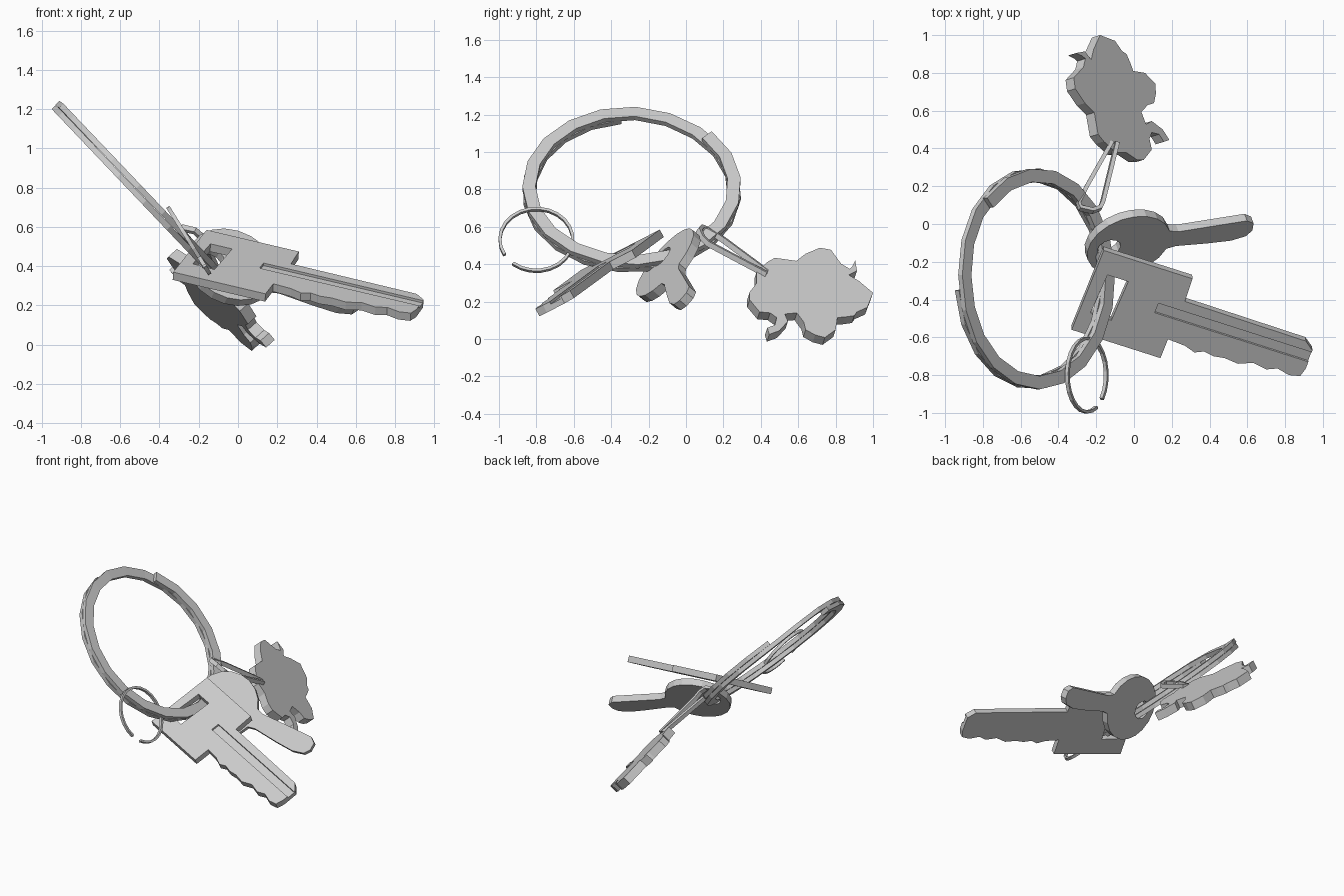
import bpy, bmesh
from math import sin, cos, radians
from mathutils import Vector as V

if "Cube" in bpy.data.objects:
    bpy.data.objects.remove(bpy.data.objects["Cube"])


def finish(name, bm):
    bmesh.ops.recalc_face_normals(bm, faces=bm.faces)
    me = bpy.data.meshes.new(name)
    bm.to_mesh(me)
    bm.free()
    ob = bpy.data.objects.new(name, me)
    bpy.context.collection.objects.link(ob)
    return ob


def prism(name, pts, n, t, lift=0.0):
    """Flat plate: outline pts (3D) pushed back by t along -n."""
    bm = bmesh.new()
    top = [bm.verts.new(p + n * lift) for p in pts]
    bot = [bm.verts.new(p + n * (lift - t)) for p in pts]
    bm.faces.new(top)
    bm.faces.new(bot[::-1])
    for i in range(len(pts)):
        j = (i + 1) % len(pts)
        bm.faces.new((top[i], bot[i], bot[j], top[j]))
    return finish(name, bm)


def cut(ob, cutter):
    m = ob.modifiers.new("cut", 'BOOLEAN')
    m.operation = 'DIFFERENCE'
    m.solver = 'EXACT'
    m.object = cutter
    cutter.hide_render = True
    bpy.context.view_layer.objects.active = ob
    bpy.ops.object.modifier_apply(modifier=m.name)
    bpy.data.objects.remove(cutter, do_unlink=True)


def sweep(name, rows, closed=False):
    """Skin a list of four-sided cross-sections."""
    bm = bmesh.new()
    rs = [[bm.verts.new(p) for p in r] for r in rows]
    last = len(rs) if closed else len(rs) - 1
    for i in range(last):
        a, b = rs[i], rs[(i + 1) % len(rs)]
        for k in range(4):
            bm.faces.new((a[k], a[(k + 1) % 4], b[(k + 1) % 4], b[k]))
    if not closed:
        bm.faces.new(rs[0])
        bm.faces.new(rs[-1])
    return finish(name, bm)


def section(c, r, n, w, h):
    return [c + r * a * w / 2 + n * b * h / 2 for a, b in ((1, 1), (-1, 1), (-1, -1), (1, -1))]


def coil(name, c, up, radius, a0, a1, steps, w, h, offset):
    y, up = V((0, 1, 0)), V(up).normalized()
    n = y.cross(up)
    rows = []
    for i in range(steps + 1):
        a = a0 + (a1 - a0) * i / steps
        r = y * cos(radians(a)) + up * sin(radians(a))
        rows.append(section(V(c) + r * radius + n * offset(a), r, n, w, h))
    return sweep(name, rows)


# Split ring: two turns, crossing from the upper to the lower layer
def layer(a):
    f = min(1, max(0, (-264 - a) / 53))
    return 0.016 * (1 - 2 * f)


coil("split_ring", (-0.525, -0.29, 0.80), (-0.69, 0, 0.725), 0.55,
     43, -624, 36, 0.07, 0.03, layer)

# Thin open ring
coil("small_ring", (-0.25, -0.80, 0.53), (-0.53, 0, 0.85), 0.195,
     230 - 360, 209, 22, 0.016, 0.02, lambda a: 0)

# Large key: outline given as seen from the top, laid on its sloping plane
kn = V((0.056, -0.475, 0.883)).normalized()
k0 = V((-0.33, -0.56, 0.37))


def on_key(pts):
    return [V((x, y, k0.z - (kn.x * (x - k0.x) + kn.y * (y - k0.y)) / kn.z)) for x, y in pts]


key = prism("large_key", on_key([
    (-0.33, -0.56), (-0.16, -0.14), (0.31, -0.29), (0.27, -0.41), (0.91, -0.62), (0.945, -0.67),
    (0.91, -0.765), (0.88, -0.805), (0.82, -0.80), (0.76, -0.765), (0.70, -0.77), (0.63, -0.735),
    (0.55, -0.74), (0.48, -0.71), (0.42, -0.70), (0.37, -0.675), (0.32, -0.68), (0.27, -0.645),
    (0.18, -0.61), (0.14, -0.71)]), kn, 0.045)
cut(key, prism("slot_cutter", on_key([(-0.14, -0.27), (-0.03, -0.305), (-0.12, -0.51),
                                      (-0.23, -0.47)]), kn, 0.2, 0.1))
cut(key, prism("groove_cutter", on_key([(0.13, -0.42), (1.0, -0.698), (1.0, -0.754),
                                        (0.11, -0.47)]), kn, 0.024, 0.01))

# Small key: round head with a hole, short blade
sn = V((0.28, -0.74, 0.61)).normalized()
su = V((0.65, 0.09, -0.185))
su = (su - sn * su.dot(sn)).normalized()
sv = sn.cross(su)
sc = V((-0.035, -0.095, 0.395))


def on_small(pts):
    return [sc + su * a + sv * b for a, b in pts]


head = [(0.23 * cos(radians(a)), 0.23 * sin(radians(a))) for a in range(18, 343, 18)]
blade = [(0.27, -0.06), (0.45, -0.075), (0.58, -0.08), (0.66, -0.06), (0.69, -0.02),
         (0.69, 0.035), (0.65, 0.065), (0.45, 0.06), (0.27, 0.055)]
small = prism("small_key", on_small(head + blade), sn, 0.05, 0.025)
hole = [(-0.11 + 0.065 * cos(radians(a)), 0.065 * sin(radians(a))) for a in range(0, 360, 30)]
cut(small, prism("hole_cutter", on_small(hole), sn, 0.3, 0.15))

# Animal-shaped charm: outline as seen from the right
cn = V((1, 0.3, 0.9)).normalized()
outline = [(0.378, 0.36), (0.437, 0.413), (0.475, 0.434), (0.59, 0.418), (0.64, 0.456),
           (0.716, 0.488), (0.775, 0.477), (0.83, 0.402), (0.875, 0.375), (0.89, 0.39),
           (0.905, 0.42), (0.914, 0.365), (0.87, 0.343), (0.925, 0.31), (1.0, 0.247),
           (0.97, 0.17), (0.914, 0.145), (0.90, 0.125), (0.85, 0.118), (0.81, 0.115),
           (0.80, 0.05), (0.743, 0.008), (0.69, 0.022), (0.64, 0.05), (0.63, 0.09),
           (0.593, 0.14), (0.528, 0.134), (0.545, 0.095), (0.50, 0.045), (0.445, 0.025),
           (0.435, 0.06), (0.475, 0.075), (0.485, 0.115), (0.45, 0.14), (0.394, 0.145),
           (0.34, 0.21), (0.34, 0.25), (0.378, 0.30)]
prism("charm", [V((0.16 - 0.3 * (y - 0.46) - 0.9 * (z - 0.05), y, z)) for y, z in outline],
      cn, 0.06)

# Strap looping from the charm around the ring
path = [V(p) for p in [(-0.12, 0.43, 0.36), (-0.25, 0.20, 0.53), (-0.295, 0.115, 0.585),
                       (-0.285, 0.085, 0.595), (-0.22, 0.07, 0.58), (-0.18, 0.085, 0.545),
                       (-0.165, 0.12, 0.51), (-0.09, 0.43, 0.345)]]
ln = V((0.35, 0.6, 0.75)).normalized()
rows = []
for i, p in enumerate(path):
    t = (path[(i + 1) % len(path)] - path[i - 1]).normalized()
    side = t.cross(ln).normalized()
    rows.append(section(p, side, side.cross(t).normalized(), 0.022, 0.03))
sweep("charm_strap", rows, closed=True)
